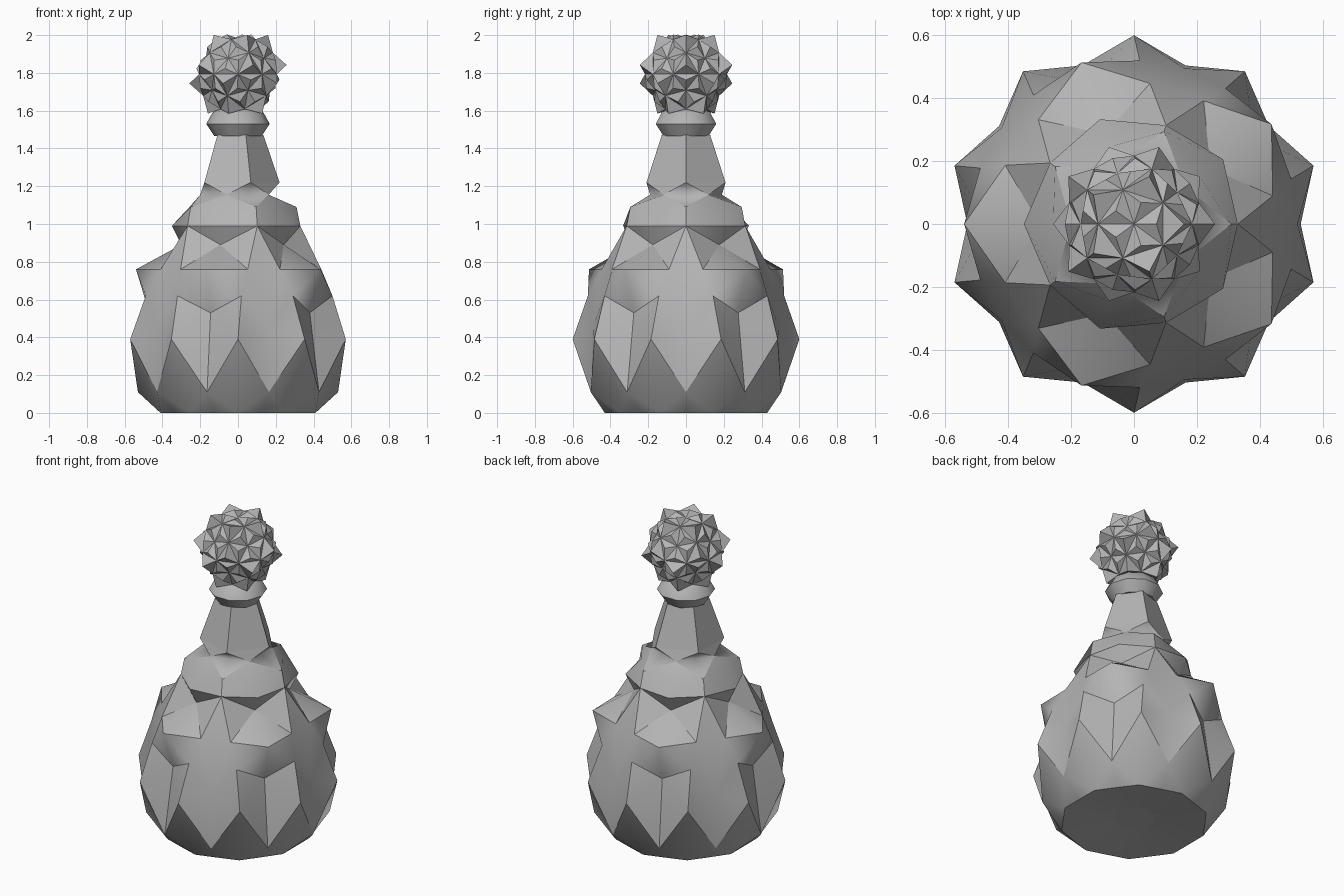
import bpy, bmesh
from math import cos, sin, radians

if "Cube" in bpy.data.objects:
    bpy.data.objects.remove(bpy.data.objects["Cube"])

grey = bpy.data.materials.new("dark_grey")
grey.diffuse_color = (.46, .46, .46, 1)
grey.use_nodes = True
grey.node_tree.nodes["Principled BSDF"].inputs["Base Color"].default_value = grey.diffuse_color


def finish(bm, name, angle=None):
    bmesh.ops.recalc_face_normals(bm, faces=bm.faces)
    me = bpy.data.meshes.new(name)
    bm.to_mesh(me)
    bm.free()
    me.materials.append(grey)
    ob = bpy.data.objects.new(name, me)
    bpy.context.collection.objects.link(ob)
    if angle:
        bpy.ops.object.select_all(action='DESELECT')
        ob.select_set(True)
        bpy.context.view_layer.objects.active = ob
        bpy.ops.object.shade_smooth_by_angle(angle=radians(angle))
    return ob


# Bottle: one half petal (degrees from petal axis, radius, height), mirrored and repeated 5 times
P = {
    # recessed base
    'o': (0, 0, .03), 'i0': (0, .114, .03), 'i1': (18, .12, .03), 'i2': (36, .114, .03),
    'h0': (0, .41, 0), 'b': (18, .43, 0), 'h2': (36, .41, 0),
    # belly and leaf facets
    'c0': (0, .53, .11), 'c2': (36, .53, .11), 'd': (18, .6, .39),
    'n': (0, .47, .53), 'e': (20, .52, .62), 'm': (36, .52, .45),
    # lower petals and recess
    't': (0, .54, .76), 's': (24.5, .45, .76), 'a': (36, .44, .76), 'r': (0, .30, .89),
    # shoulder
    'u': (0, .35, .99), 'v': (36, .33, .99), 'k': (0, .257, 1.09), 'w': (36, .31, 1.09),
    'x': (0, .20, 1.155), 'q': (36, .162, 1.155),
    # neck
    'p': (0, .178, 1.22), 'y': (36, .22, 1.22), 'z0': (0, .109, 1.47), 'z2': (36, .135, 1.47),
    'top': (0, 0, 1.47),
}
FACES = ("o i0 i1,o i1 i2,i0 h0 b i1,i1 b h2 i2,"
         "h0 c0 b,b c0 d,b d c2,b c2 h2,"
         "c0 n d,d n e,d e m,d m c2,n t e,e t s,e s m,s a m,"
         "t r s,s r v,s v a,r u v,u k w v,k x w,x q w,"
         "x y q,x p y,p z0 z2 y,z0 top z2")
# Creased edges; everything else on the bottle blends smoothly
SHARP = ("i0 i1,i1 i2,h0 b,b h2,c0 d,c2 d,d e,e n,n c0,t s,s r,r v,u v,s v,"
         "v w,w x,x y,p y,y z2,z0 z2")
bm = bmesh.new()
creases = []
for i in range(5):
    for side in (1, -1):
        vs = {}
        for key, (ang, rad, z) in P.items():
            t = radians(36 + 72 * i + side * ang)
            vs[key] = bm.verts.new((rad * cos(t), rad * sin(t), z))
        for f in FACES.split(','):
            ring = [vs[key] for key in f.split()]
            face = bm.faces.new(ring if side == 1 else ring[::-1])
            face.smooth = True
        for pair in SHARP.split(','):
            a, b = pair.split()
            edge = bm.edges.get((vs[a], vs[b]))
            if edge:
                edge.smooth = False
bmesh.ops.remove_doubles(bm, verts=bm.verts, dist=0.0005)
finish(bm, "bottle")

# Collar: ten-sided lathe
bm = bmesh.new()
rings = []
for rad, z in ((.125, 1.465), (.168, 1.53), (.135, 1.59), (.10, 1.61)):
    rings.append([bm.verts.new((rad * cos(radians(36 * j)), rad * sin(radians(36 * j)), z))
                  for j in range(10)])
for lo, hi in zip(rings, rings[1:]):
    for j in range(10):
        k = (j + 1) % 10
        bm.faces.new((lo[j], lo[k], hi[k], hi[j]))
bm.faces.new(rings[0][::-1])
bm.faces.new(rings[-1])
finish(bm, "collar", 40)

# Stopper: geodesic ball with raised ridges, dimpled poles and a spike on every face
bm = bmesh.new()
bmesh.ops.create_icosphere(bm, subdivisions=2, radius=.19)
five = {v for v in bm.verts if len(v.link_edges) == 5}
for v in bm.verts:
    if v not in five:
        v.co = v.co.normalized() * .217
for f in list(bm.faces):
    length = .222 if five & set(f.verts) else .262
    tip = bmesh.ops.poke(bm, faces=[f])['verts'][0]
    tip.co = tip.co.normalized() * length
ob = finish(bm, "spiky_stopper")
ob.location.z = 1.793
ob.rotation_euler.z = radians(180)
